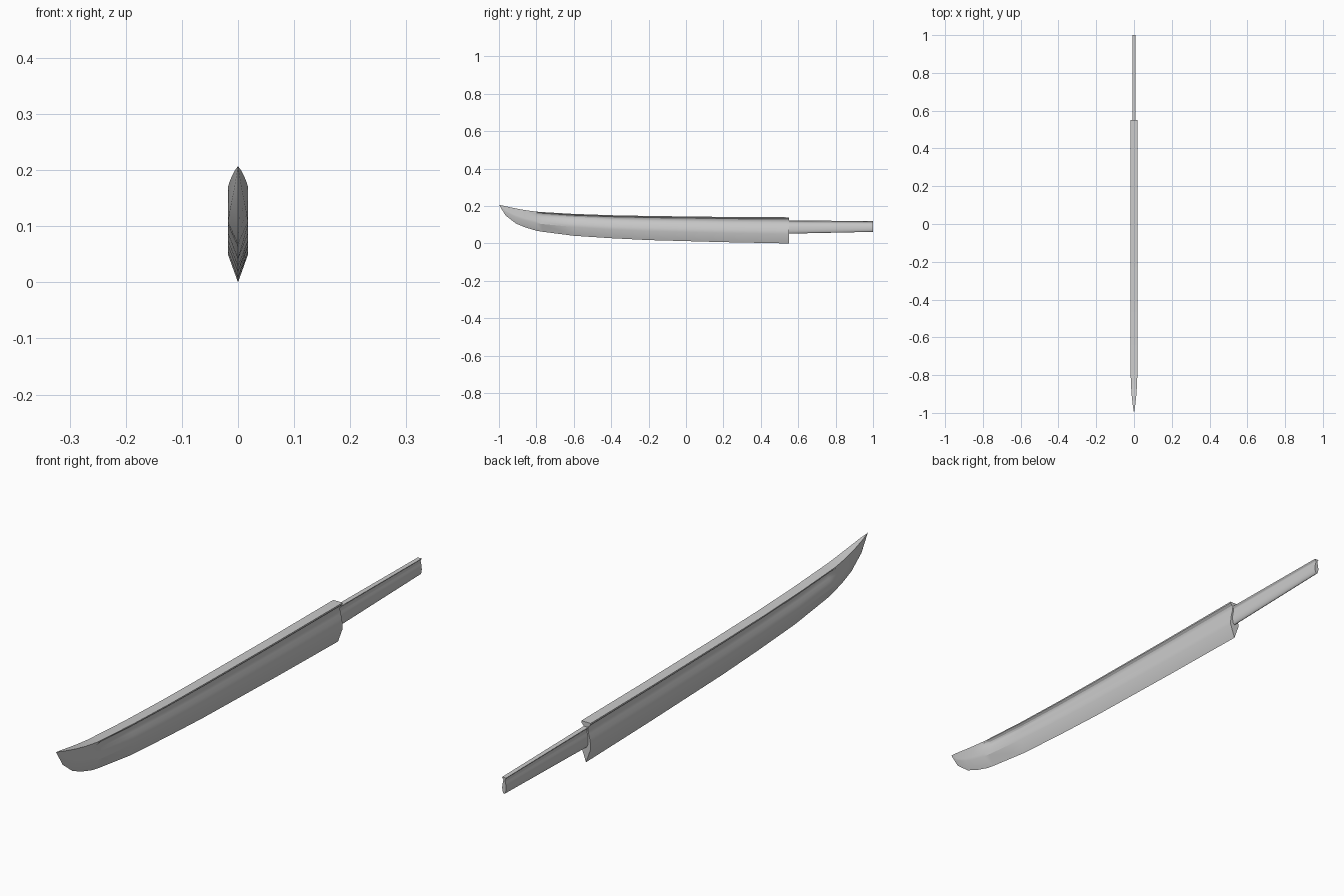
import bpy, bmesh, math

if "Cube" in bpy.data.objects:
    bpy.data.objects.remove(bpy.data.objects["Cube"])


def loft(name, rings, angle):
    # Skin a row of matching closed sections, then cap both ends
    bm = bmesh.new()
    rows = [[bm.verts.new(p) for p in ring] for ring in rings]
    n = len(rows[0])
    for a, b in zip(rows, rows[1:]):
        for i in range(n):
            j = (i + 1) % n
            bm.faces.new((a[i], a[j], b[j], b[i]))
    bm.faces.new(rows[0])
    bm.faces.new(rows[-1])
    bmesh.ops.remove_doubles(bm, verts=bm.verts, dist=0.00005)
    bmesh.ops.recalc_face_normals(bm, faces=bm.faces)
    me = bpy.data.meshes.new(name)
    bm.to_mesh(me)
    bm.free()
    ob = bpy.data.objects.new(name, me)
    bpy.context.collection.objects.link(ob)
    bpy.context.view_layer.objects.active = ob
    ob.select_set(True)
    bpy.ops.object.shade_smooth_by_angle(angle=math.radians(angle))
    ob.select_set(False)
    return ob


# Side wall with hollow groove: (height fraction above bevel, inward depth fraction)
GROOVE = [(0, 0), (0.22, 0.06), (0.4, 0.2), (0.55, 0.4), (0.68, 0.54),
          (0.78, 0.55), (0.86, 0.4), (0.91, 0.12), (0.94, 0), (1, 0)]


def section(y, zb, ze, zt, w, depth, bottom):
    # Half profile from the bottom centre up to the spine, then mirrored
    half = [(w * s, zb + (ze - zb) * t) for s, t in bottom]
    half += [(w * (1 - depth * d), ze + (zt - ze) * t) for t, d in GROOVE]
    pts = [(0, zb)] + half + [(0, zt)]
    pts += [(-x, z) for x, z in reversed(half)]
    return [(x, y, z) for x, z in pts]


# Blade: y, cutting edge z, bevel line z, spine z, half width, groove strength
stations = [
    (0.55, 0.0, 0.050, 0.140, 0.018, 1),
    (0.20, 0.007, 0.056, 0.142, 0.018, 1),
    (-0.20, 0.018, 0.066, 0.147, 0.018, 1),
    (-0.40, 0.028, 0.075, 0.151, 0.018, 1),
    (-0.60, 0.041, 0.088, 0.158, 0.018, 1),
    (-0.77, 0.063, 0.104, 0.168, 0.018, 1),
    (-0.80, 0.068, 0.108, 0.170, 0.0178, 0),
    (-0.86, 0.086, 0.123, 0.178, 0.0155, 0),
    (-0.91, 0.107, 0.141, 0.187, 0.012, 0),
    (-0.965, 0.150, 0.171, 0.199, 0.006, 0),
    (-1.0, 0.207, 0.207, 0.207, 0.0, 0),
]
loft("blade", [section(*s, []) for s in stations], 25)

# Tang: same grooved section, smaller, with a rounded underside
round_bottom = [(math.sin(a), 1 - math.cos(a))
                for a in (math.radians(d) for d in (20, 40, 60, 75))]
loft("tang", [section(0.53, 0.052, 0.076, 0.124, 0.0085, 1, round_bottom),
              section(1.0, 0.062, 0.082, 0.119, 0.0075, 1, round_bottom)], 40)
